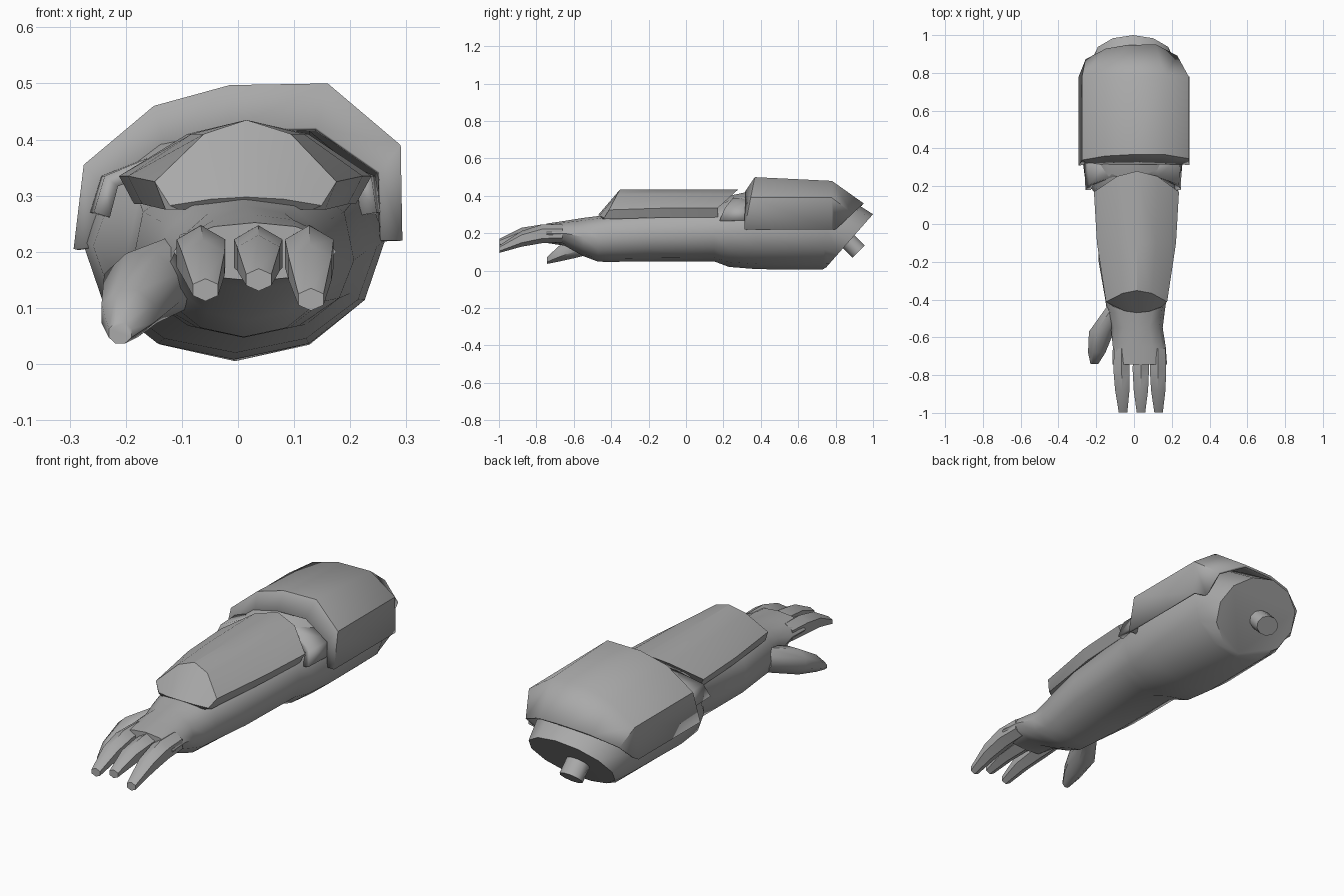
import bpy, bmesh, math
from mathutils import Vector

if "Cube" in bpy.data.objects:
    bpy.data.objects.remove(bpy.data.objects["Cube"])

grey = bpy.data.materials.new("plain_grey")
grey.use_nodes = True
COLOUR = (0.4, 0.4, 0.4, 1)
grey.diffuse_color = COLOUR
grey.node_tree.nodes["Principled BSDF"].inputs["Base Color"].default_value = COLOUR


def loft(name, rings, closed=True, thickness=0, angle=35):
    """Skin a list of equal rings; closed rings get end caps, open ones thickness."""
    bm = bmesh.new()
    loops = [[bm.verts.new(p) for p in ring] for ring in rings]
    n = len(loops[0])
    for a, b in zip(loops, loops[1:]):
        for i in range(n if closed else n - 1):
            j = (i + 1) % n
            bm.faces.new((a[i], a[j], b[j], b[i]))
    if closed:
        bm.faces.new(loops[0])
        bm.faces.new(loops[-1])
    bmesh.ops.recalc_face_normals(bm, faces=bm.faces)
    if not closed and sum(f.normal.z for f in bm.faces) < 0:
        bmesh.ops.reverse_faces(bm, faces=bm.faces)
    mesh = bpy.data.meshes.new(name)
    bm.to_mesh(mesh)
    bm.free()
    mesh.materials.append(grey)
    obj = bpy.data.objects.new(name, mesh)
    bpy.context.collection.objects.link(obj)
    if thickness:
        mod = obj.modifiers.new("thickness", "SOLIDIFY")
        mod.thickness = thickness
        mod.offset = -1
    bpy.ops.object.select_all(action="DESELECT")
    obj.select_set(True)
    bpy.context.view_layer.objects.active = obj
    bpy.ops.object.shade_smooth_by_angle(angle=math.radians(angle))


def oval(y, cx, cz, rx, rz, n=12, phase=0, slant=0, power=1):
    """Upright oval ring; slant pushes its top back, power under 1 squares its upper half."""
    ring = []
    for i in range(n):
        t = 2 * math.pi * (i + phase) / n
        c, s = math.cos(t), math.sin(t)
        if s > 0:
            c = math.copysign(abs(c) ** power, c)
            s = s ** power
        ring.append((cx + rx * c, y + slant * rz * s, cz + rz * s))
    return ring


# Arm from the shoulder cut to the knuckles
loft("arm", [
    oval(0.875, -0.005, 0.16, 0.215, 0.142, slant=0.88),
    oval(0.75, -0.005, 0.225, 0.265, 0.22, slant=0.1),
    oval(0.38, -0.008, 0.22, 0.27, 0.212),
    oval(0.23, -0.005, 0.21, 0.253, 0.19),
    oval(0.15, 0.015, 0.2, 0.212, 0.15, power=0.7),
    oval(-0.2, 0.01, 0.185, 0.197, 0.135, power=0.65),
    oval(-0.4, 0.01, 0.175, 0.162, 0.128, power=0.7),
    oval(-0.47, 0.01, 0.17, 0.152, 0.122, power=0.8),
    oval(-0.55, 0.015, 0.18, 0.137, 0.102),
    oval(-0.65, 0.028, 0.2, 0.14, 0.066),
    oval(-0.745, 0.03, 0.2, 0.145, 0.052),
], angle=45)

# Shoulder peg, pointing back and down
axis = Vector((0, 0.7, -0.7)).normalized()
up = Vector((0, 0.7, 0.7)).normalized()
base = Vector((-0.035, 0.835, 0.19))
spokes = [Vector((0.058 * math.cos(k * math.pi / 5), 0, 0)) + up * 0.048 * math.sin(k * math.pi / 5)
          for k in range(10)]
loft("shoulder_peg", [[base + axis * d + s for s in spokes] for d in (0, 0.125)], angle=45)

# Upper arm shell, open underneath, with a bevelled front lip
ARCH = [(-0.293, 0.205), (-0.275, 0.355), (-0.15, 0.46), (-0.015, 0.497),
        (0.16, 0.5), (0.29, 0.39), (0.293, 0.22)]
lip = [(x * 0.87, 0.315, 0.22 + (z - 0.22) * 0.72) for x, z in ARCH]
front = [(x, 0.31 + 0.2 * (z - 0.21), z) for x, z in ARCH]
rear = [(x, 0.78, z if z < 0.4 else z - 0.02) for x, z in ARCH]
tail = []
for x, z in ARCH:
    low = 0.22 + (z - 0.22) * 0.5
    tail.append((x * 0.86 - 0.02, 0.8 + 1.07 * (low - 0.22), low))
loft("upper_arm_shell", [lip, front, rear, tail], closed=False, thickness=0.012, angle=40)

# Elbow collar between the two armour pieces
HOOP = [(-0.265, 0.27), (-0.245, 0.335), (-0.12, 0.385), (0.01, 0.4),
        (0.13, 0.385), (0.245, 0.335), (0.255, 0.27)]
loft("elbow_collar", [
    [(x * 0.97, 0.18 + 0.8 * max(0, z - 0.3), z) for x, z in HOOP],
    [(x, 0.36, z) for x, z in HOOP],
], closed=False, thickness=0.03)

# Forearm plate with a blunt sloping nose
MID = 0.015
CREST = [(-0.185, 0.285), (-0.212, 0.335), (-0.09, 0.41), (MID, 0.435),
         (0.125, 0.41), (0.238, 0.335), (0.21, 0.285)]
plate = [[(x, 0.17 + max(0, z - 0.335) * 1.1, z) for x, z in CREST]]
plate.append([(MID + (x - MID) * 0.93, -0.1, z) for x, z in CREST])
plate.append([(MID + (x - MID) * 0.72, -0.355 - 0.6 * (0.43 - max(z, 0.32)), z - 0.01 * (z < 0.4))
              for x, z in CREST])
plate.append([(MID + (x - MID) * 0.6, -0.47 + 2 * (x * 0.6 - MID) ** 2,
               0.275 + (z - 0.285) * 0.15) for x, z in CREST])
loft("forearm_plate", plate, angle=30)

# Fingers: knuckle x, tip x, tip height
for name, base_x, tip_x, tip_z in (("index_finger", -0.066, -0.058, 0.132),
                                   ("middle_finger", 0.036, 0.037, 0.15),
                                   ("outer_finger", 0.127, 0.13, 0.115)):
    loft(name, [
        oval(-0.66, base_x, 0.2, 0.045, 0.048, 6, 0.5),
        oval(-0.77, base_x, 0.197, 0.05, 0.05, 6, 0.5),
        oval(-0.88, (base_x + tip_x) / 2, (0.225 + tip_z) / 2, 0.044, 0.042, 6, 0.5),
        oval(-0.998, tip_x, tip_z, 0.026, 0.02, 6, 0.5),
    ], angle=50)

# Thumb, splayed outwards and drooping
loft("thumb", [
    oval(-0.44, -0.09, 0.17, 0.06, 0.065, 8, 0.5),
    oval(-0.57, -0.172, 0.135, 0.072, 0.067, 8, 0.5),
    oval(-0.68, -0.197, 0.09, 0.05, 0.045, 8, 0.5),
    oval(-0.742, -0.21, 0.055, 0.022, 0.02, 8, 0.5),
], angle=50)
